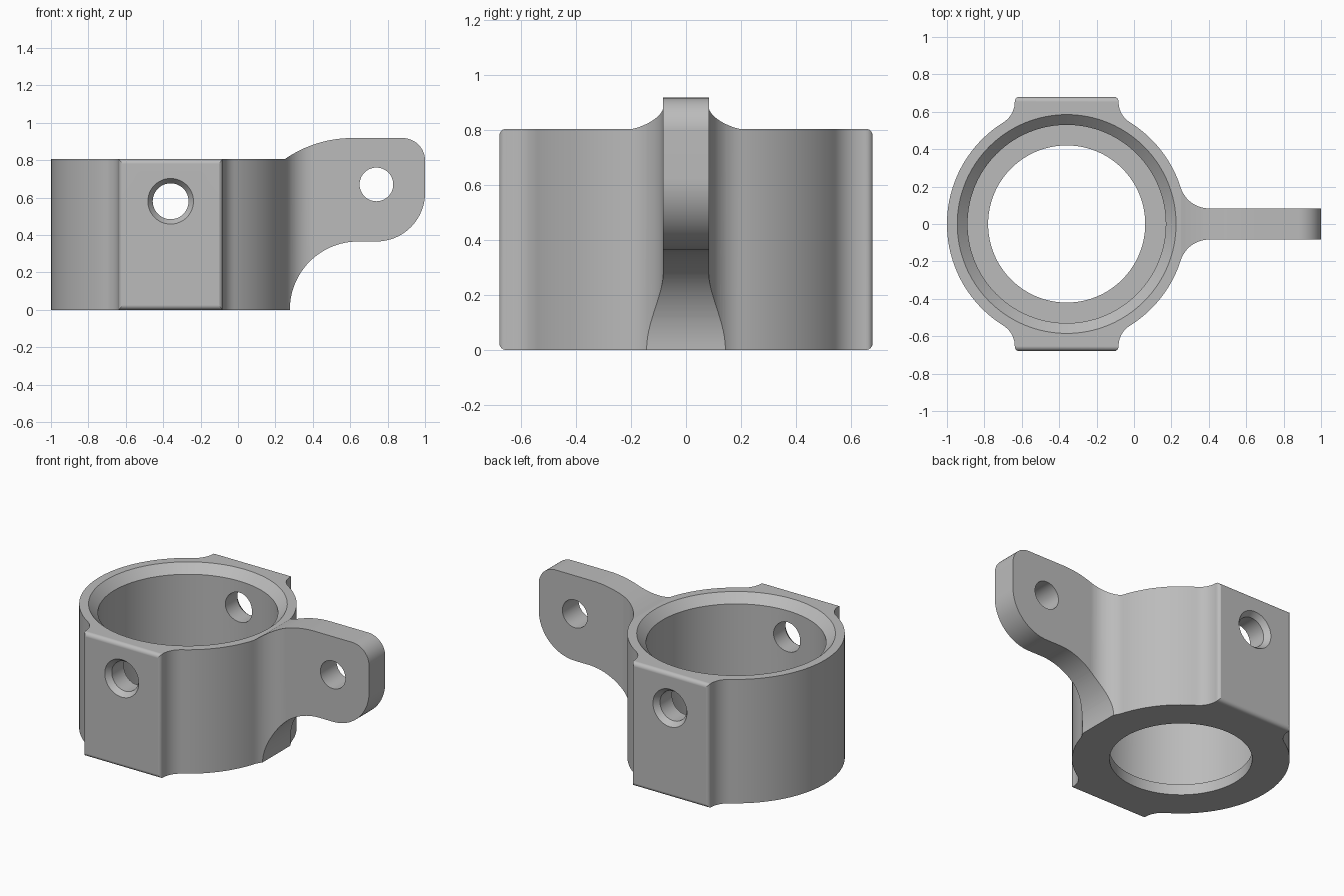
import bpy
import bmesh
from math import pi, sin, cos, sqrt, atan2, radians
from mathutils import Matrix, Vector

cube = bpy.data.objects.get("Cube")
if cube:
    bpy.data.objects.remove(cube, do_unlink=True)

RING_X, RING_R = -0.36, 0.64      # collar centre and outer radius
HEIGHT = 0.805                    # collar height
PAD_W, PAD_Y = 0.2775, 0.68       # clamp pad half width and reach
LUG_Y, LUG_TOP = 0.083, 0.918     # lug half thickness and top

metal = bpy.data.materials.new("satin grey")
metal.use_nodes = True
GREY = (0.5, 0.5, 0.5, 1)
metal.diffuse_color = GREY
metal.node_tree.nodes["Principled BSDF"].inputs["Base Color"].default_value = GREY


def arc(cx, cy, r, a0, a1, n):
    """Points along an arc, angles in radians."""
    return [(cx + r * cos(a0 + (a1 - a0) * i / n),
             cy + r * sin(a0 + (a1 - a0) * i / n)) for i in range(n + 1)]


def make_object(name, bm):
    bmesh.ops.recalc_face_normals(bm, faces=bm.faces)
    mesh = bpy.data.meshes.new(name)
    bm.to_mesh(mesh)
    bm.free()
    mesh.materials.append(metal)
    obj = bpy.data.objects.new(name, mesh)
    bpy.context.collection.objects.link(obj)
    return obj


def prism(name, points, place, low, high):
    """Extrude a 2D profile; place maps (u, v, depth) to a 3D point."""
    bm = bmesh.new()
    face = bm.faces.new([bm.verts.new(place(u, v, low)) for u, v in points])
    out = bmesh.ops.extrude_face_region(bm, geom=[face])
    move = Vector(place(0, 0, high)) - Vector(place(0, 0, low))
    bmesh.ops.translate(bm, vec=move, verts=[g for g in out["geom"]
                                             if isinstance(g, bmesh.types.BMVert)])
    return make_object(name, bm)


def lathe(name, profile, matrix, steps):
    """Revolve a closed (radius, height) profile that starts and ends on the axis."""
    bm = bmesh.new()
    rings = [[bm.verts.new((r * cos(2 * pi * i / steps), r * sin(2 * pi * i / steps), z))
              for i in range(steps)] for r, z in profile]
    for a, b in zip(rings, rings[1:]):
        for i in range(steps):
            j = (i + 1) % steps
            bm.faces.new((a[i], a[j], b[j], b[i]))
    bm.faces.new(rings[0])
    bm.faces.new(rings[-1])
    bm.transform(matrix)
    return make_object(name, bm)


def combine(target, cutter, operation):
    mod = target.modifiers.new(cutter.name, "BOOLEAN")
    mod.operation, mod.solver, mod.object = operation, "EXACT", cutter
    bpy.context.view_layer.objects.active = target
    bpy.ops.object.modifier_apply(modifier=mod.name)
    bpy.data.objects.remove(cutter, do_unlink=True)


# Plan outline, back half: lug, fillet, ring, pad, ring
lug_f, pad_f, corner = 0.16, 0.13, 0.025
lx, ly = sqrt((RING_R + lug_f) ** 2 - (LUG_Y + lug_f) ** 2), LUG_Y + lug_f
px = PAD_W + pad_f
py = sqrt((RING_R + pad_f) ** 2 - px ** 2)
a_lug, a_pad = atan2(ly, lx), atan2(py, px)
half = [(1.5, LUG_Y)]
half += arc(lx, ly, lug_f, -pi / 2, a_lug - pi, 14)
half += arc(0, 0, RING_R, a_lug, a_pad, 24)[1:]
pad = arc(px, py, pad_f, a_pad - pi, -pi, 10)[1:]
pad += arc(PAD_W - corner, PAD_Y - corner, corner, 0, pi / 2, 6)
half += pad + [(-x, y) for x, y in reversed(pad)]
half += arc(0, 0, RING_R, pi - a_pad, pi, 36)
outline = half + [(x, -y) for x, y in reversed(half[:-1])]
body = prism("clamp_collar", [(x + RING_X, y) for x, y in outline],
             lambda u, v, d: (u, v, d), -0.1, 1.1)

# Side silhouette: collar height and rounded lug
rise = LUG_TOP - HEIGHT
big = (0.36 ** 2 + rise ** 2) / (2 * rise)
side = [(-1.2, 0), (0.277, 0)]
side += arc(0.642, 0, 0.365, pi, pi / 2, 24)[1:]
side += arc(0.74, 0.625, 0.26, -pi / 2, 0, 20)
side += arc(0.88, LUG_TOP - 0.12, 0.12, 0, pi / 2, 12)
side += arc(0.61, LUG_TOP - big, big, pi / 2, pi / 2 + atan2(0.36, big - rise), 12)
side += [(-1.2, HEIGHT)]
combine(body, prism("side_shape", side, lambda u, v, d: (u, d, v), -1, 1), "INTERSECT")

# Rounded top and bottom edges of the pads
w = PAD_Y - 0.001
edge = [(w - corner, -0.2)] + arc(w - corner, corner, corner, -pi / 2, 0, 6)
edge += arc(w - corner, HEIGHT - corner, corner, 0, pi / 2, 6) + [(w - corner, 1.2)]
edge += [(-y, z) for y, z in reversed(edge)]
combine(body, prism("pad_rounding", edge, lambda u, v, d: (d, u, v), -1.3, 1.3), "INTERSECT")

# Stepped bore with chamfered mouth and bottom lip
bore = [(0.42, -0.1), (0.42, 0.07), (0.53, 0.07), (0.53, HEIGHT - 0.055),
        (0.585, HEIGHT), (0.585, 1)]
combine(body, lathe("bore_cut", bore, Matrix.Translation((RING_X, 0, 0)), 128), "DIFFERENCE")

# Countersunk screw hole through each pad
for sign in (-1, 1):
    hole = [(0.096, 0.3), (0.096, w - 0.035), (0.122, w), (0.122, 0.9)]
    place = Matrix.Translation((RING_X, 0, 0.58)) @ Matrix.Rotation(-sign * pi / 2, 4, "X")
    combine(body, lathe("screw_cut", hole, place, 48), "DIFFERENCE")

# Pivot hole through the lug
pivot = Matrix.Translation((0.74, 0, 0.67)) @ Matrix.Rotation(pi / 2, 4, "X")
combine(body, lathe("pivot_cut", [(0.09, -0.3), (0.09, 0.3)], pivot, 48), "DIFFERENCE")

# Smooth shading with crisp edges
bpy.ops.object.select_all(action="DESELECT")
body.select_set(True)
bpy.context.view_layer.objects.active = body
bpy.ops.object.shade_smooth_by_angle(angle=radians(22))
weighted = body.modifiers.new("even_shading", "WEIGHTED_NORMAL")
weighted.keep_sharp = True
